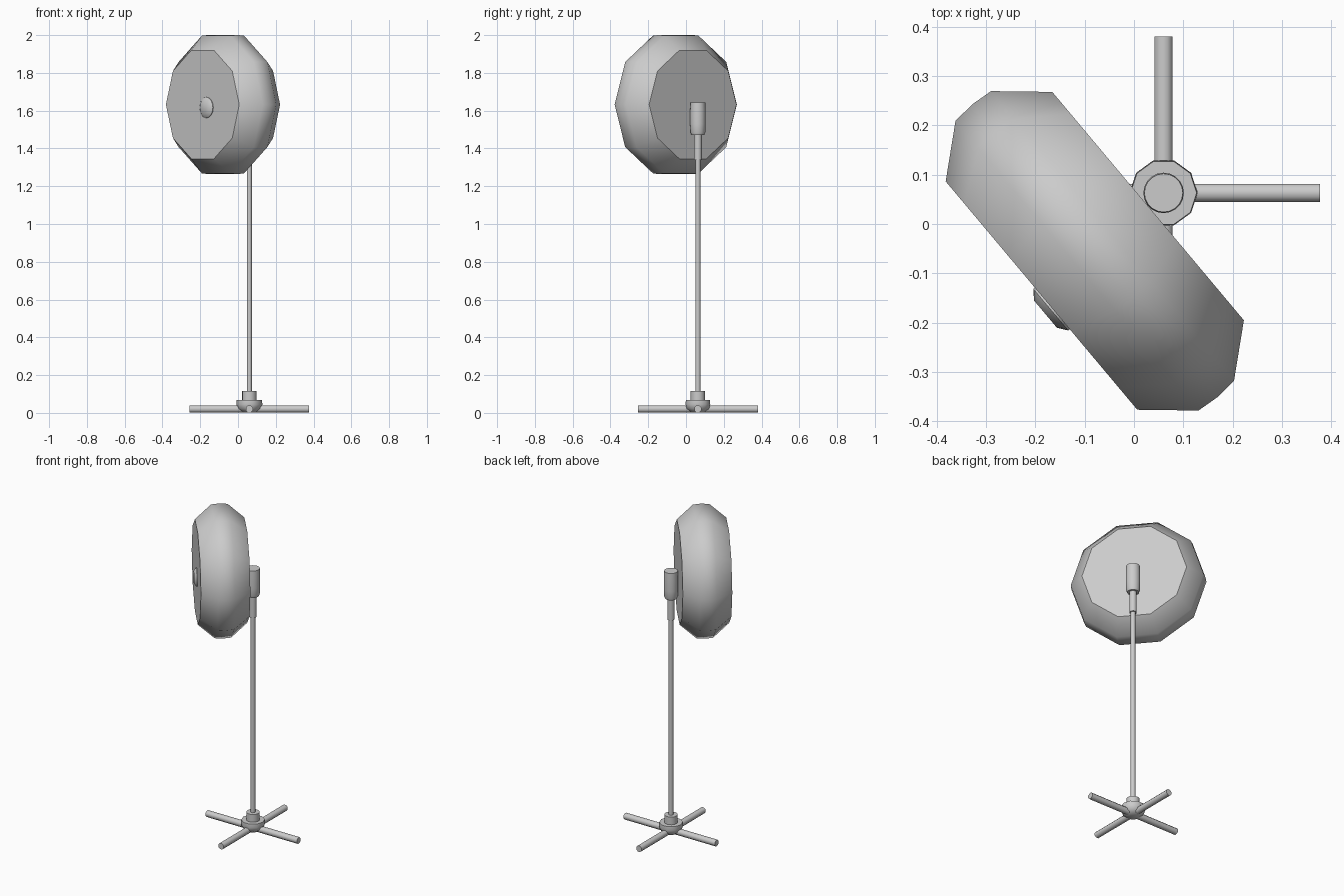
import bpy
from math import cos, sin, pi, radians
from mathutils import Matrix, Vector

cube = bpy.data.objects.get("Cube")
if cube:
    bpy.data.objects.remove(cube)

grey = bpy.data.materials.new("plain_grey")
grey.use_nodes = True
colour = (0.6, 0.6, 0.6, 1)
grey.diffuse_color = colour
grey.node_tree.nodes["Principled BSDF"].inputs["Base Color"].default_value = colour


def lathe(name, profile, sides, matrix, turn=0.0, sharp=45):
    """Spin (radius, height) points about local z and close both ends."""
    verts = [(r * cos(turn + 2 * pi * i / sides), r * sin(turn + 2 * pi * i / sides), h)
             for r, h in profile for i in range(sides)]
    faces = [tuple(reversed(range(sides)))]
    for k in range(len(profile) - 1):
        a, b = k * sides, (k + 1) * sides
        for i in range(sides):
            j = (i + 1) % sides
            faces.append((a + i, a + j, b + j, b + i))
    last = (len(profile) - 1) * sides
    faces.append(tuple(range(last, last + sides)))
    mesh = bpy.data.meshes.new(name)
    mesh.from_pydata(verts, [], faces)
    mesh.materials.append(grey)
    obj = bpy.data.objects.new(name, mesh)
    bpy.context.collection.objects.link(obj)
    obj.matrix_world = matrix
    bpy.ops.object.select_all(action='DESELECT')
    obj.select_set(True)
    bpy.context.view_layer.objects.active = obj
    bpy.ops.object.shade_smooth_by_angle(angle=radians(sharp))
    return obj


stand = Matrix.Translation((0.06, 0.063, 0))

# Base: four crossed legs and a central hub
for i, side in enumerate(("left", "back", "right", "front")):
    aim = stand @ Matrix.Translation((0, 0, 0.0205)) @ Matrix.Rotation(i * pi / 2, 4, 'Z') \
        @ Matrix.Rotation(pi / 2, 4, 'Y')
    lathe("leg_" + side, [(0.02, 0), (0.02, 0.317)], 8, aim, pi / 8, 50)
lathe("base_hub", [(0.035, 0.002), (0.062, 0.022), (0.069, 0.045), (0.067, 0.068)], 10, stand)
lathe("pole_collar", [(0.038, 0.06), (0.038, 0.116)], 16, stand)

# Pole, neck and motor housing
lathe("pole", [(0.0135, 0.1), (0.0135, 1.36)], 12, stand)
lathe("neck", [(0.021, 1.34), (0.021, 1.49)], 12, stand)
lathe("motor_housing", [(0.034, 1.472), (0.039, 1.485), (0.041, 1.53), (0.041, 1.6),
                        (0.039, 1.643)], 20, stand)

# Fan head: local z runs from the front grille to the back
t = radians(40)
axis = Vector((cos(t), sin(t), 0))
across = Vector((sin(t), -cos(t), 0))
frame = Matrix((across, axis.cross(across), axis)).transposed().to_4x4()
head = Matrix.Translation((-0.1875, -0.145, 1.6325)) @ frame
lathe("fan_head", [(0.302, 0), (0.383, 0.094), (0.387, 0.141), (0.383, 0.188), (0.302, 0.282)],
      10, head)

# Front button, slightly off centre
lathe("front_button", [(0.036, -0.018), (0.055, -0.004), (0.055, 0.01)], 16,
      head @ Matrix.Translation((0.034, 0.016, 0)))
